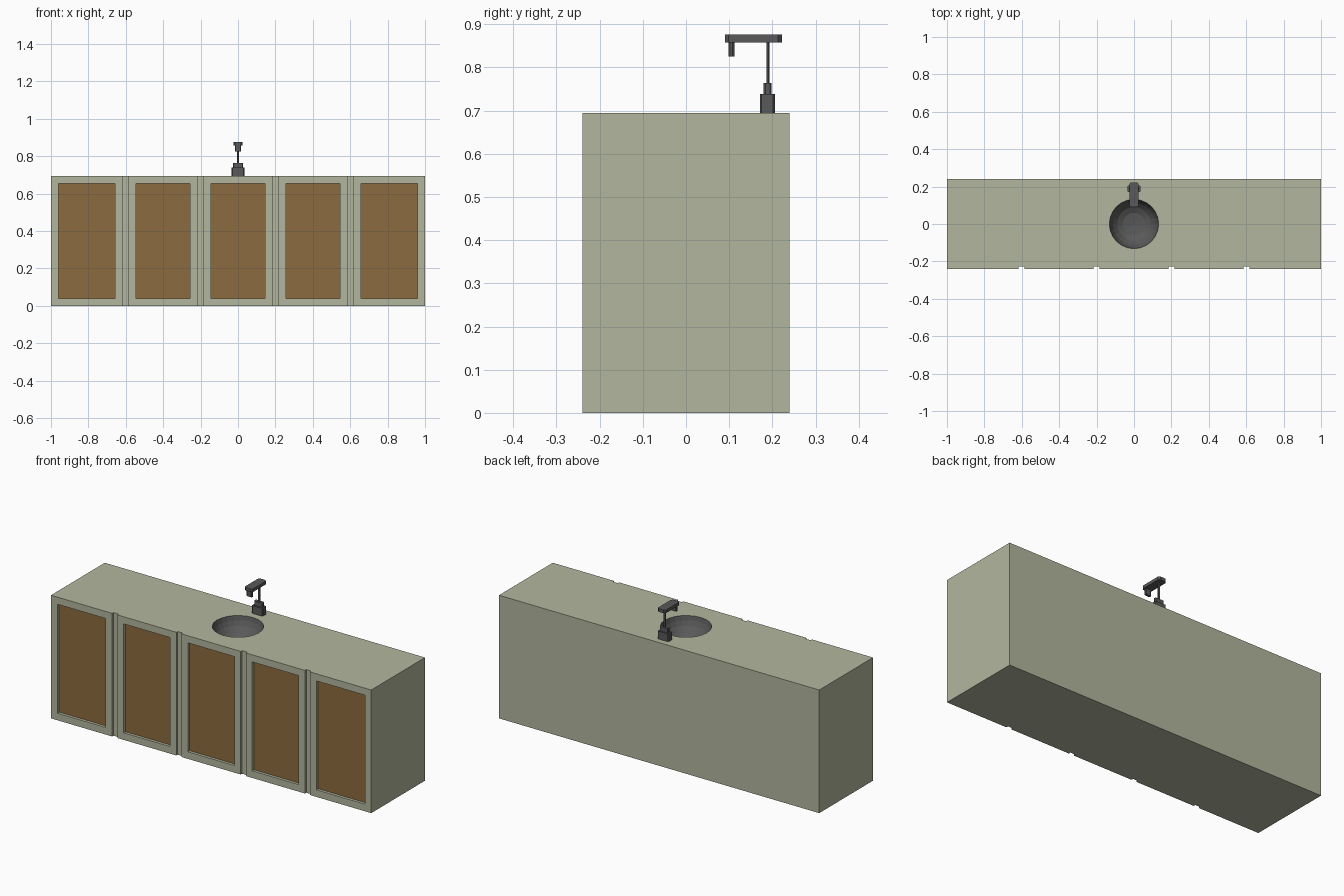
import bpy, bmesh, math

if "Cube" in bpy.data.objects:
    bpy.data.objects.remove(bpy.data.objects["Cube"])

W, D, H = 1.0, 0.24, 0.695
SIDES, R = 24, 0.132


def material(name, rgb):
    m = bpy.data.materials.new(name)
    m.diffuse_color = (*rgb, 1)
    m.use_nodes = True
    m.node_tree.nodes["Principled BSDF"].inputs["Base Color"].default_value = m.diffuse_color
    return m


sage = material("sage_paint", (0.445, 0.47, 0.34))
brown = material("brown_wood", (0.26, 0.145, 0.05))
dark = material("dark_metal", (0.1, 0.1, 0.1))


def finish(bm, name, mats):
    me = bpy.data.meshes.new(name)
    bm.to_mesh(me)
    bm.free()
    for m in mats:
        me.materials.append(m)
    ob = bpy.data.objects.new(name, me)
    bpy.context.collection.objects.link(ob)
    return ob


def circle(r, z):
    return [(r * math.cos(2 * math.pi * i / SIDES),
             r * math.sin(2 * math.pi * i / SIDES), z) for i in range(SIDES)]


# Cabinet: notched outline raised to full height, round opening in the top
bm = bmesh.new()
outline = [(-W, -D)]
for x in (-0.602, -0.201, 0.201, 0.602):
    a, b = x - 0.016, x + 0.016
    outline += [(a, -D), (a, -D + 0.012), (b, -D + 0.012), (b, -D)]
outline += [(W, -D), (W, D), (-W, D)]
low = [bm.verts.new((x, y, 0)) for x, y in outline]
high = [bm.verts.new((x, y, H)) for x, y in outline]
n = len(outline)
bm.faces.new(low[::-1])
doors = []
for i in range(n):
    j = (i + 1) % n
    f = bm.faces.new((low[i], low[j], high[j], high[i]))
    if outline[i][1] == outline[j][1] == -D:
        doors.append(f)
rim = [bm.verts.new(p) for p in circle(R, H)]
edges = [bm.edges.new((rim[i], rim[i - 1])) for i in range(SIDES)]
edges += [bm.edges.get((high[i], high[i - 1])) for i in range(n)]
bmesh.ops.triangle_fill(bm, use_beauty=True, edges=edges, normal=(0, 0, 1))

# Recessed wooden door panels
bm.normal_update()
bmesh.ops.inset_individual(bm, faces=doors, thickness=0.04, use_even_offset=True)
for f in doors:
    f.material_index = 0
bmesh.ops.inset_individual(bm, faces=doors, thickness=0.0005, use_even_offset=True)
for f in doors:
    f.material_index = 1
    for v in f.verts:
        v.co.y += 0.015
finish(bm, "cabinet", [sage, brown])

# Sink bowl: rings closing to a flat bottom
bm = bmesh.new()
profile = [(R, 0), (0.125, -0.025), (0.112, -0.05), (0.09, -0.073), (0.06, -0.088)]
rings = [[bm.verts.new(p) for p in circle(r, H + z)] for r, z in profile]
for a, b in zip(rings, rings[1:]):
    for i in range(SIDES):
        bm.faces.new((a[i - 1], b[i - 1], b[i], a[i])[::-1])
tip = bm.verts.new((0, 0, H - 0.095))
for i in range(SIDES):
    bm.faces.new((rings[-1][i - 1], rings[-1][i], tip))
finish(bm, "sink_bowl", [dark])


# Faucet parts: upright blocks with clipped corners
def block(name, hx, y0, y1, z0, z1, c):
    bm = bmesh.new()
    pts = [(hx - c, y0), (hx, y0 + c), (hx, y1 - c), (hx - c, y1)]
    pts += [(-x, y) for x, y in reversed(pts)]
    base = bm.faces.new([bm.verts.new((x, y, z0)) for x, y in pts])
    ext = bmesh.ops.extrude_face_region(bm, geom=[base], use_keep_orig=True)
    for v in ext["geom"]:
        if isinstance(v, bmesh.types.BMVert):
            v.co.z = z1
    bmesh.ops.recalc_face_normals(bm, faces=bm.faces)
    finish(bm, name, [dark])


block("faucet_base", 0.034, 0.171, 0.206, H, 0.739, 0.004)
block("faucet_collar", 0.027, 0.180, 0.198, 0.739, 0.764, 0.004)
block("faucet_stem", 0.006, 0.186, 0.193, 0.764, 0.860, 0.002)
block("faucet_arm", 0.025, 0.090, 0.222, 0.858, 0.876, 0.009)
block("faucet_spout", 0.017, 0.098, 0.112, 0.825, 0.858, 0.004)
